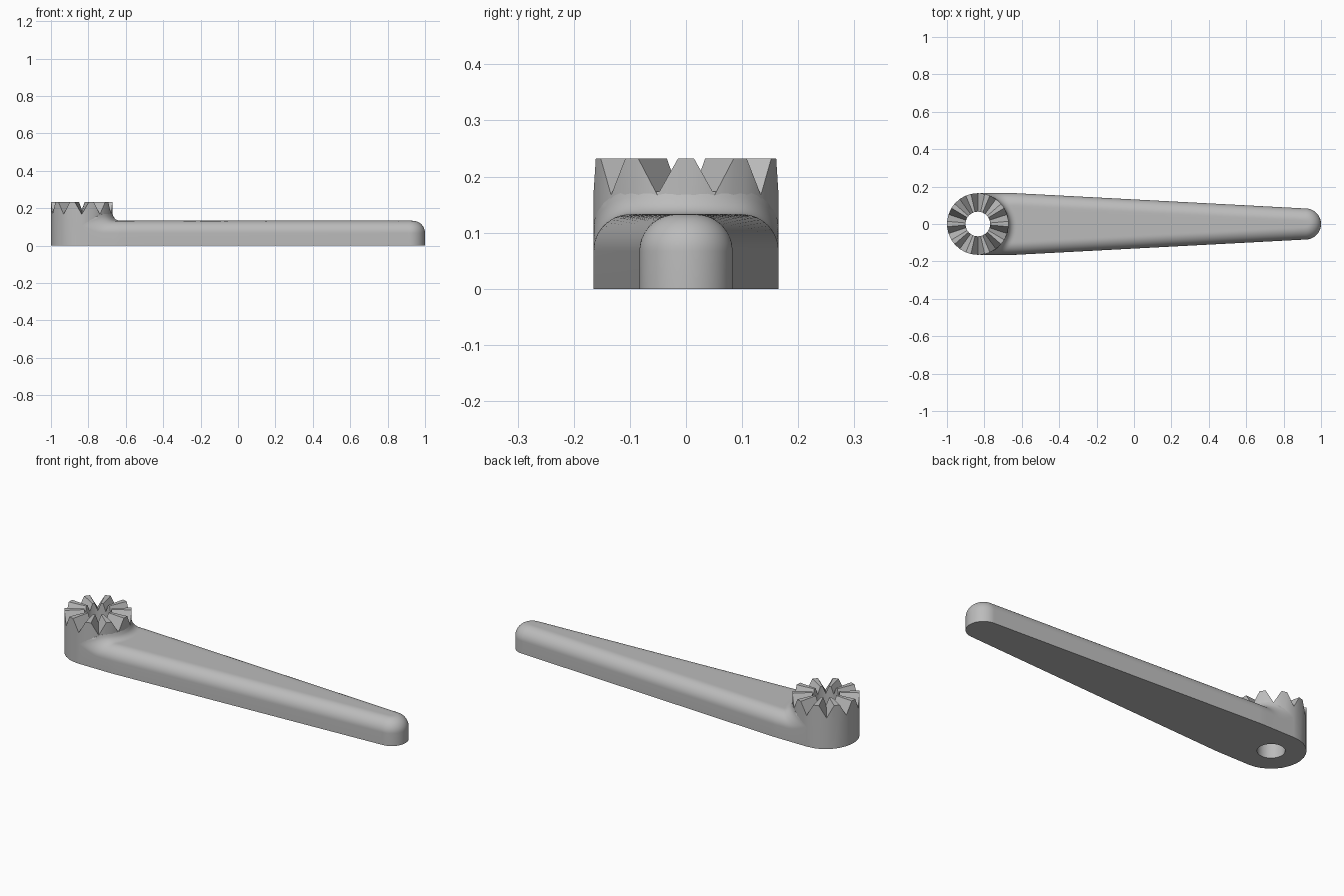
import bpy, bmesh
from math import sin, cos, pi, radians, sqrt, hypot

cube = bpy.data.objects.get("Cube")
if cube:
    bpy.data.objects.remove(cube, do_unlink=True)

HUB_X, HUB_R, HOLE_R, HUB_TOP = -0.835, 0.165, 0.066, 0.232
TIP_X, TIP_R = 0.917, 0.083
EDGE_Z, ROUND, FILLET = 0.067, 0.066, 0.04
TAPER_X = -0.64

grey = bpy.data.materials.new("plain grey")
grey.use_nodes = True
grey.diffuse_color = (0.5, 0.5, 0.5, 1)
grey.node_tree.nodes["Principled BSDF"].inputs["Base Color"].default_value = (0.5, 0.5, 0.5, 1)


def finish(name, bm):
    bmesh.ops.recalc_face_normals(bm, faces=bm.faces)
    mesh = bpy.data.meshes.new(name)
    bm.to_mesh(mesh)
    bm.free()
    mesh.materials.append(grey)
    obj = bpy.data.objects.new(name, mesh)
    bpy.context.collection.objects.link(obj)
    bpy.ops.object.select_all(action='DESELECT')
    obj.select_set(True)
    bpy.context.view_layer.objects.active = obj
    bpy.ops.object.shade_smooth_by_angle(angle=radians(30))
    return obj


# Toothed hub: a bored ring whose top is cut by ten radial V grooves
def build_hub(teeth=10):
    bm = bmesh.new()
    columns = []
    for i in range(teeth):
        for offset, groove in ((-5, False), (5, False), (18, True)):
            a = 2 * pi * i / teeth + radians(offset)
            outer_z, inner_z = (0.167, 0.193) if groove else (HUB_TOP, HUB_TOP)
            loop = ((HUB_R, 0), (HUB_R, outer_z), (HOLE_R, inner_z), (HOLE_R, 0))
            columns.append([bm.verts.new((HUB_X + r * cos(a), r * sin(a), z)) for r, z in loop])
    for i, col in enumerate(columns):
        nxt = columns[(i + 1) % len(columns)]
        for j in range(4):
            k = (j + 1) % 4
            bm.faces.new((col[j], nxt[j], nxt[k], col[k]))
    return finish("toothed_hub", bm)


# Half width of the arm along its length
def half_width(x):
    t = min(max((x - TAPER_X) / (TIP_X - TAPER_X), 0), 1)
    return HUB_R + (TIP_R - HUB_R) * t


# Height of the rounded upper surface, with a fillet sweeping up to the hub
def arm_height(x, y):
    inset = half_width(x) - abs(y)
    if x > TIP_X:
        inset = TIP_R - hypot(x - TIP_X, y)
    inset = min(max(inset, 0), ROUND)
    z = EDGE_Z + sqrt(max(ROUND ** 2 - (ROUND - inset) ** 2, 0))
    d = min(max(hypot(x - HUB_X, y) - HUB_R, 0), FILLET)
    return z + FILLET - sqrt(FILLET ** 2 - (FILLET - d) ** 2)


# Tapered arm: a grid from the hub wall to the round tip, closed underneath
def build_arm(across=40):
    bm = bmesh.new()
    steps = [0.2 * (i / 28) ** 1.6 for i in range(28)]
    steps += [0.2 + 0.72 * i / 12 for i in range(12)]
    steps += [0.92 + 0.08 * sin(pi / 2 * i / 16) for i in range(17)]
    rows = []
    for u in steps:
        row = []
        for j in range(across + 1):
            a = pi * (j / across - 0.5)
            v = sin(a)
            start = HUB_X + 0.975 * HUB_R * cos(a)
            end = TIP_X + TIP_R * cos(a)
            x = start + (end - start) * u
            y = v * half_width(x)
            row.append(bm.verts.new((x, y, arm_height(x, y))))
        rows.append(row)
    for r0, r1 in zip(rows, rows[1:]):
        for j in range(across):
            bm.faces.new((r0[j], r1[j], r1[j + 1], r0[j + 1]))
    # Side walls and flat underside
    rim = [e for e in bm.edges if e.is_boundary]
    wall = bmesh.ops.extrude_edge_only(bm, edges=rim)["geom"]
    for vert in (g for g in wall if isinstance(g, bmesh.types.BMVert)):
        vert.co.z = 0
    bottom = [e for e in wall if isinstance(e, bmesh.types.BMEdge) and e.is_boundary]
    bmesh.ops.triangle_fill(bm, edges=bottom, use_beauty=True)
    return finish("lever_arm", bm)


build_hub()
build_arm()
